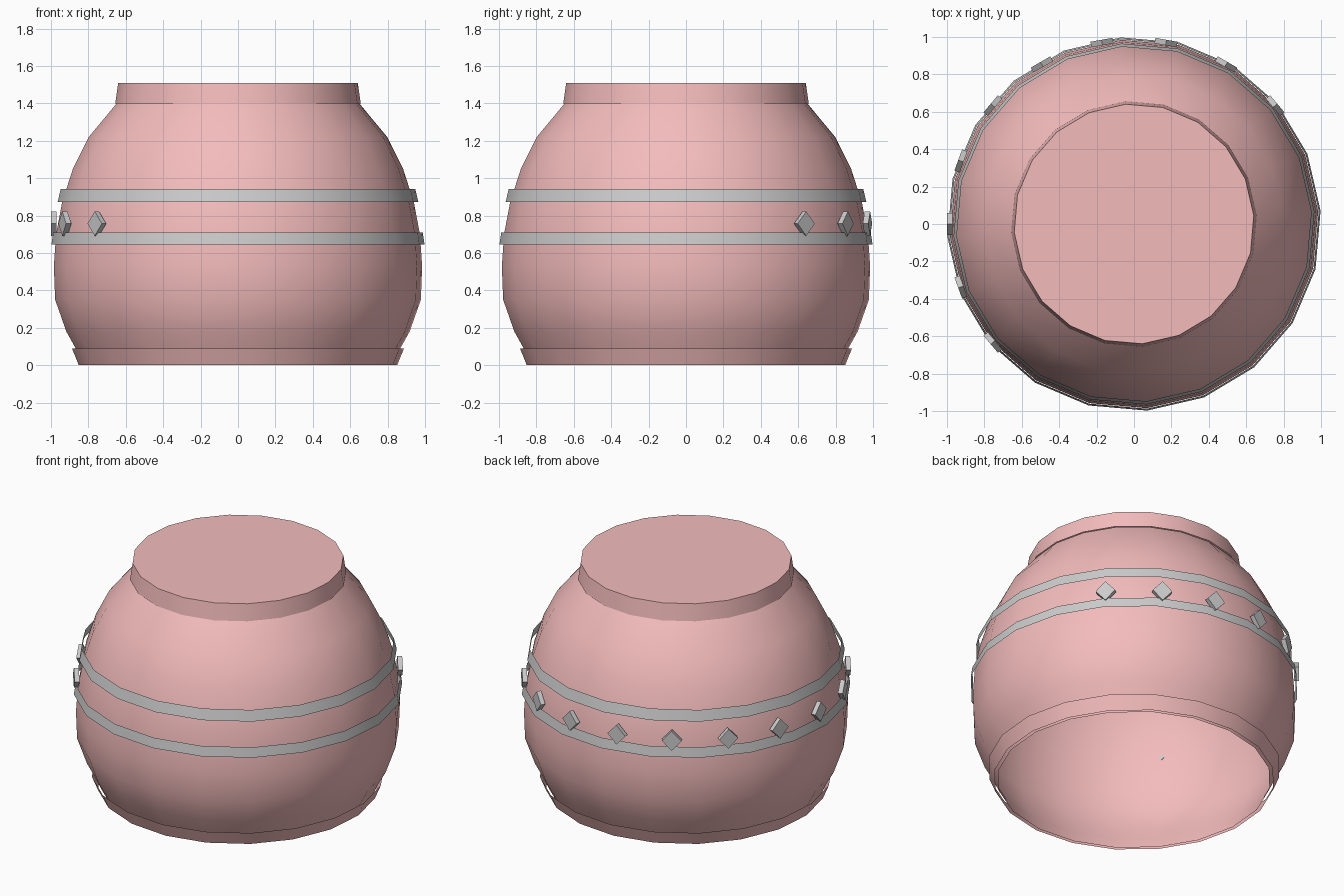
import bpy, bmesh
from math import radians, cos, sin
from mathutils import Matrix

if "Cube" in bpy.data.objects:
    bpy.data.objects.remove(bpy.data.objects["Cube"])

SIDES, OFFSET = 20, radians(4)

pink = bpy.data.materials.new("pink_clay")
pink.diffuse_color = (0.9, 0.5, 0.5, 1)
pink.use_nodes = True
pink.node_tree.nodes["Principled BSDF"].inputs["Base Color"].default_value = pink.diffuse_color


def finish(name, bm, mat=None, smooth=True):
    me = bpy.data.meshes.new(name)
    bm.to_mesh(me)
    bm.free()
    ob = bpy.data.objects.new(name, me)
    bpy.context.collection.objects.link(ob)
    if mat:
        me.materials.append(mat)
    if smooth:
        bpy.ops.object.select_all(action='DESELECT')
        ob.select_set(True)
        bpy.context.view_layer.objects.active = ob
        bpy.ops.object.shade_smooth_by_angle(angle=radians(35))
    return ob


def lathe(name, profile, mat=None, cap_top=False):
    """Open shell turned from (radius, z) points, listed bottom to top."""
    bm = bmesh.new()
    rings = []
    for r, z in profile:
        angles = [OFFSET + radians(360 / SIDES * i) for i in range(SIDES)]
        rings.append([bm.verts.new((r * cos(a), r * sin(a), z)) for a in angles])
    for lo, hi in zip(rings, rings[1:]):
        for i in range(SIDES):
            j = (i + 1) % SIDES
            bm.faces.new((lo[i], lo[j], hi[j], hi[i]))
    if cap_top:
        bm.faces.new(rings[-1])
    return finish(name, bm, mat)


# Pot body, open underneath
lathe("pot_body", [(0.83, 0), (0.87, 0.09), (0.92, 0.18), (0.98, 0.35),
                   (0.987, 0.53), (0.975, 0.70), (0.943, 0.87), (0.885, 1.05),
                   (0.80, 1.22), (0.65, 1.40)], pink)

# Foot ring, and neck with its flat lid
lathe("foot_ring", [(0.853, 0), (0.89, 0.09)], pink)
lathe("neck_and_lid", [(0.658, 1.40), (0.642, 1.51)], pink, cap_top=True)

# Grey bands around the belly
lathe("lower_band", [(1.0, 0.645), (0.99, 0.71)])
lathe("upper_band", [(0.967, 0.872), (0.95, 0.942)])

# Diamond studs around the back and left
for n in range(10):
    bm = bmesh.new()
    bmesh.ops.create_cube(bm, size=1)
    side = 0.5 ** 0.5
    place = (Matrix.Rotation(radians(40 + 20 * n), 4, 'Z')
             @ Matrix.Translation((0.985, 0, 0.757))
             @ Matrix.Diagonal((0.03, 0.12, 0.13, 1))
             @ Matrix.Rotation(radians(45), 4, 'X')
             @ Matrix.Diagonal((1, side, side, 1)))
    bm.transform(place)
    finish(f"diamond_stud_{n + 1}", bm, smooth=False)
